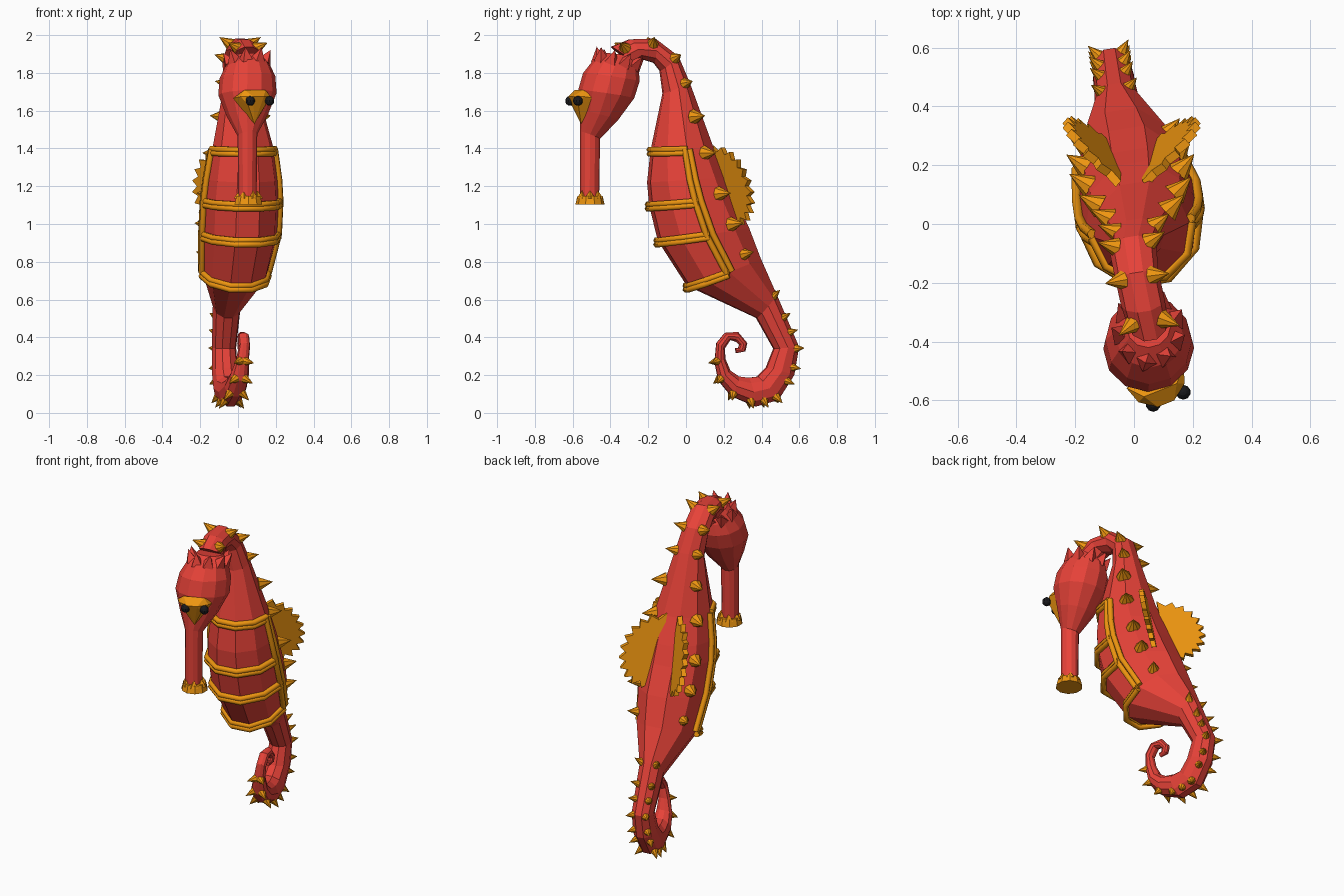
import bpy, bmesh
from math import sin, cos, pi, radians
from mathutils import Vector, Matrix

if "Cube" in bpy.data.objects:
    bpy.data.objects.remove(bpy.data.objects["Cube"])

def material(name, rgb):
    m = bpy.data.materials.new(name)
    m.diffuse_color = (*rgb, 1)
    m.use_nodes = True
    m.node_tree.nodes["Principled BSDF"].inputs["Base Color"].default_value = m.diffuse_color
    return m

RED = material("red_skin", (0.80, 0.055, 0.04))
GOLD = material("gold_trim", (0.85, 0.30, 0.005))
BLACK = material("eye_black", (0.01, 0.01, 0.012))

def finish(bm, name, mat):
    bmesh.ops.recalc_face_normals(bm, faces=bm.faces)
    me = bpy.data.meshes.new(name)
    bm.to_mesh(me)
    bm.free()
    me.materials.append(mat)
    ob = bpy.data.objects.new(name, me)
    bpy.context.collection.objects.link(ob)
    return ob

# Each section: front y, front z, back y, back z, half width
BODY = [(-.26, 1.84, -.40, 1.94, .07), (-.23, 1.87, -.30, 1.98, .075),
        (-.17, 1.85, -.165, 1.985, .075), (-.14, 1.81, -.04, 1.89, .08),
        (-.125, 1.69, .02, 1.75, .09), (-.19, 1.39, .15, 1.40, .165),
        (-.21, 1.22, .22, 1.25, .19), (-.20, 1.10, .265, 1.14, .20),
        (-.155, .91, .34, .98, .20), (0, .67, .40, .82, .175),
        (.37, .50, .48, .63, .075), (.46, .34, .60, .35, .065),
        (.42, .24, .575, .20, .07), (.375, .195, .49, .065, .07),
        (.33, .19, .37, .03, .065), (.28, .195, .24, .085, .06),
        (.235, .225, .17, .17, .05), (.21, .285, .15, .27, .035),
        (.205, .34, .16, .37, .03), (.235, .385, .205, .425, .03),
        (.265, .375, .275, .43, .025), (.28, .36, .325, .37, .022),
        (.275, .345, .315, .325, .02), (.26, .345, .265, .315, .012)]
HEAD = [(-.42, 1.905, -.28, 1.885, .075), (-.49, 1.87, -.25, 1.82, .115),
        (-.545, 1.80, -.245, 1.755, .147), (-.57, 1.71, -.275, 1.665, .155),
        (-.56, 1.60, -.36, 1.55, .11), (-.56, 1.49, -.455, 1.45, .052),
        (-.56, 1.12, -.46, 1.12, .048)]

def body_x(t, y):
    torso = .024 * max(0, min(1, t - 3.5, (10 - t) / 2))
    neck = -.015 * max(0, min(1, 4.5 - t, t - .5))
    return -.14 * y + torso + neck + .012 * min(max(0, t - 13), 5)

def head_x(t, y):
    return .05

def ring_point(secs, t, deg, xf, yaw, k=1.0):
    """Surface point at section t; deg is measured from the back."""
    i = min(int(t), len(secs) - 2)
    fy, fz, by, bz, rx = [a + (b - a) * (t - i) for a, b in zip(secs[i], secs[i + 1])]
    cy, cz, hy, hz = (fy + by) / 2, (fz + bz) / 2, (by - fy) / 2, (bz - fz) / 2
    w = radians(yaw)
    c = Vector((xf(t, cy), cy, cz))
    n = Vector((-sin(w) * hy, cos(w) * hy, hz))
    s = Vector((cos(w), sin(w), 0)) * rx
    a = radians(deg)
    return c + (n * cos(a) + s * sin(a)) * k, c

def loft(name, secs, sides, xf, yaw):
    bm = bmesh.new()
    rings = [[bm.verts.new(ring_point(secs, i, (j + .5) * 360 / sides, xf, yaw)[0])
              for j in range(sides)] for i in range(len(secs))]
    for r, q in zip(rings, rings[1:]):
        for j in range(sides):
            bm.faces.new((r[j], r[(j + 1) % sides], q[(j + 1) % sides], q[j]))
    bm.faces.new(rings[0])
    bm.faces.new(rings[-1])
    return finish(bm, name, RED)

def spike(bm, p, d, r, length, seg=8):
    d = d.normalized()
    m = d.to_track_quat('Z', 'Y').to_matrix().to_4x4()
    m.translation = p + d * (length / 2 - .012)
    bmesh.ops.create_cone(bm, cap_ends=True, segments=seg, radius1=r, radius2=0,
                          depth=length, matrix=m)

loft("body_and_tail", BODY, 10, body_x, 9)
loft("head_and_snout", HEAD, 12, head_x, 15)

# Two rows of spikes along the back
bm = bmesh.new()
for t in (.4, 1.85, 2.95, 3.95, 4.5, 5.15, 6.75, 7.8, 8.7, 9.95, 10.4, 10.7, 11.05,
          11.75, 12.3, 13, 13.6, 14.2, 15, 16, 17):
    big = 4.2 < t < 8.5
    for sgn in (-1, 1):
        p, c = ring_point(BODY, t, sgn * (54 if t < 9 else 40), body_x, 9)
        r, l = (.042, .085) if big else (.034, .072) if t < 9 else (.025, .058)
        spike(bm, p, p - c, r, l)
finish(bm, "back_spikes", GOLD)

# Coronet of short points lying round the top of the head
bm = bmesh.new()
for j in range(9):
    p, c = ring_point(HEAD, .75, j * 40, head_x, 15, .93)
    spike(bm, p, (p - c) * 2 + Vector((0, .15, .34)), .042, .075, 4)
finish(bm, "coronet", RED)

# Snout tip with toothed collar
bm = bmesh.new()
ring_c = Vector((.055, -.508, 1.127))
bmesh.ops.create_cone(bm, cap_ends=True, segments=10, radius1=.077, radius2=.066,
                      depth=.045, matrix=Matrix.Translation(ring_c))
for j in range(6):
    a = j * pi / 3
    spike(bm, ring_c + Vector((cos(a) * .048, sin(a) * .048, .02)), Vector((0, 0, 1)), .03, .042, 4)
finish(bm, "snout_tip", GOLD)

# Belly bands: paired strands round the front, joined by side strands
cu = bpy.data.curves.new("belly_bands", 'CURVE')
cu.dimensions = '3D'
cu.bevel_depth, cu.bevel_resolution, cu.use_fill_caps = .017, 1, True
def strand(pts):
    sp = cu.splines.new('POLY')
    sp.points.add(len(pts) - 1)
    for q, p in zip(sp.points, pts):
        q.co = (*p, 1)
for off in (-1, 1):
    for t in (5, 7, 8, 9):
        strand([ring_point(BODY, t, d, body_x, 9, 1.03)[0] + Vector((0, 0, off * .011 - .008))
                for d in range(90, 271, 36)])
    for side in (90, 270):
        strand([ring_point(BODY, t, side + off * 4, body_x, 9, 1.03)[0] for t in range(5, 10)])
cu.materials.append(GOLD)
bpy.context.collection.objects.link(bpy.data.objects.new("belly_bands", cu))

# Toothed fan fins, following the slope of the back
for sgn, name in ((1, "right_fin"), (-1, "left_fin")):
    out = Vector((sgn * .76, .65, 0))
    base = Vector((.045 * sgn - .008, .19, 1.20))
    thick = Vector((-out.y, out.x, 0)) * .014
    bm = bmesh.new()
    outline = []
    for j in range(23):
        a = -pi / 2 + pi * j / 22
        k = .85 if j % 2 else 1.0
        z = .215 * k * sin(a)
        outline.append(base + out * (.24 * k * cos(a) ** .8 if cos(a) > .01 else 0)
                       + Vector((0, -.25 * z, z)))
    f = [bm.verts.new(p + thick) for p in outline]
    b = [bm.verts.new(p - thick) for p in outline]
    bm.faces.new(f)
    bm.faces.new(b[::-1])
    for j in range(23):
        k = (j + 1) % 23
        bm.faces.new((f[k], f[j], b[j], b[k]))
    finish(bm, name, GOLD)

# Faceted eye mask and eyes, turned slightly to the right
w = radians(22)
side, fwd = Vector((cos(w), sin(w), 0)), Vector((sin(w), -cos(w), 0))
face = Vector((.09, -.565, 0))
bm = bmesh.new()
for s, f, z in ((.105, -.05, 1.665), (.085, .01, 1.675), (.06, 0, 1.71), (.03, .05, 1.675),
                (.05, .025, 1.63), (.03, -.06, 1.62)):
    for k in (-1, 1):
        bm.verts.new(face + side * s * k + fwd * f + Vector((0, 0, z)))
bm.verts.new(face + fwd * -.01 + Vector((0, 0, 1.53)))
bmesh.ops.convex_hull(bm, input=bm.verts)
finish(bm, "eye_mask", GOLD)
bm = bmesh.new()
for k in (-1, 1):
    p = face + side * .055 * k + fwd * .03 + Vector((.015, 0, 1.652))
    bmesh.ops.create_uvsphere(bm, u_segments=10, v_segments=7, radius=.026,
                              matrix=Matrix.Translation(p))
finish(bm, "eyes", BLACK)
